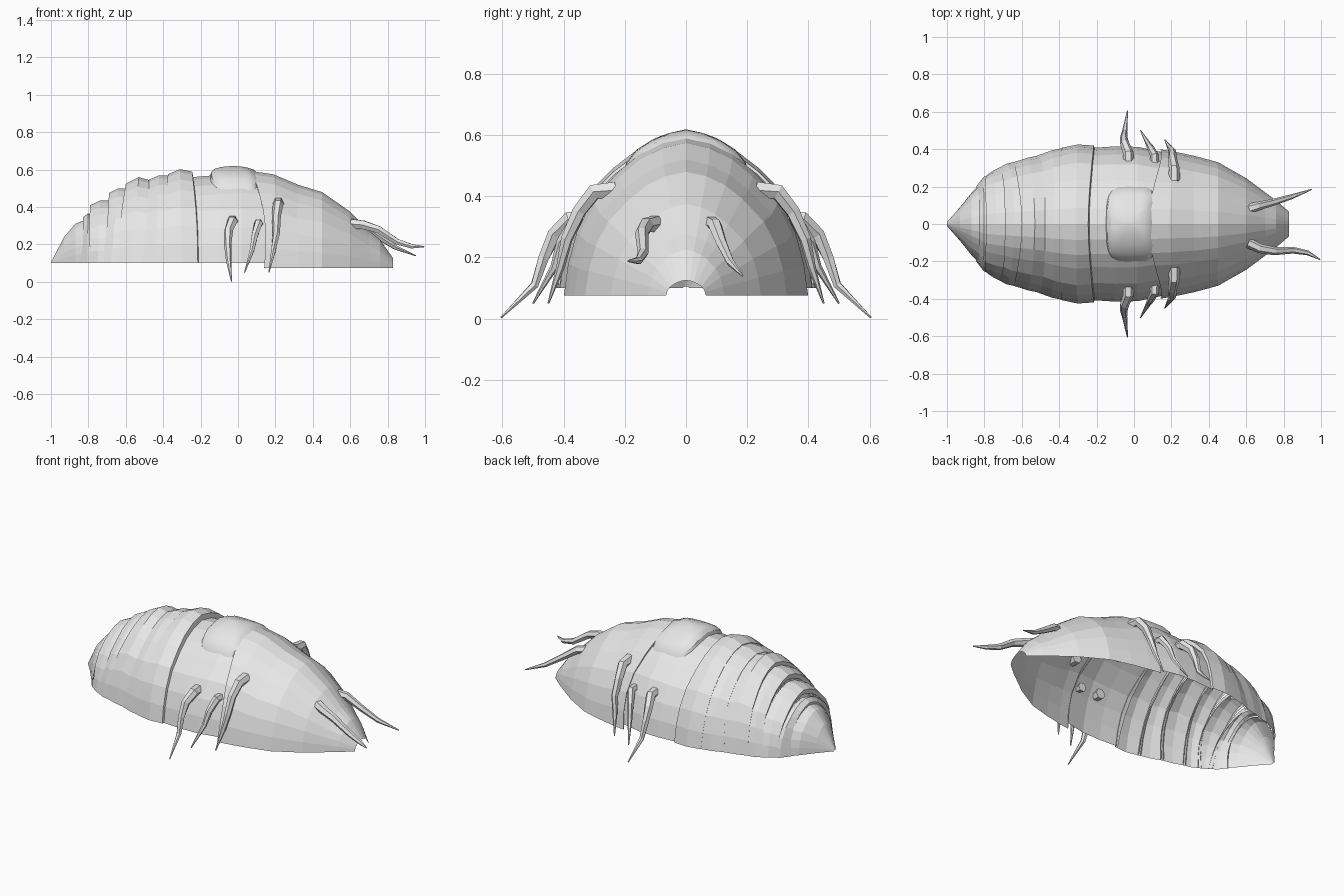
import bpy, bmesh, math
from mathutils import Vector

if "Cube" in bpy.data.objects:
    bpy.data.objects.remove(bpy.data.objects["Cube"], do_unlink=True)

grey = bpy.data.materials.new("pale_grey")
grey.use_nodes = True
grey.diffuse_color = (0.8, 0.8, 0.8, 1)
grey.node_tree.nodes["Principled BSDF"].inputs["Base Color"].default_value = (0.8, 0.8, 0.8, 1)

# Half cross-section (width share, height share) and plan outline (x, half width)
SECTION = [(1, 0), (0.965, 0.2), (0.895, 0.4), (0.77, 0.6), (0.56, 0.78), (0.39, 0.89),
           (0.2, 0.965), (0, 1)]
OUTLINE = [(-1, 0.01), (-0.93, 0.09), (-0.85, 0.19), (-0.8, 0.25), (-0.7, 0.31), (-0.6, 0.337),
           (-0.5, 0.365), (-0.38, 0.403), (-0.3, 0.415), (0, 0.415), (0.2, 0.39), (0.32, 0.365),
           (0.45, 0.33), (0.6, 0.245), (0.7, 0.17), (0.76, 0.125), (0.83, 0.065)]


def interp(table, x):
    for (xa, ya), (xb, yb) in zip(table, table[1:]):
        if x <= xb:
            return ya + (yb - ya) * max(0, x - xa) / (xb - xa)
    return table[-1][1]


def finish(name, bm):
    mesh = bpy.data.meshes.new(name)
    bm.to_mesh(mesh)
    bm.free()
    mesh.materials.append(grey)
    obj = bpy.data.objects.new(name, mesh)
    bpy.context.collection.objects.link(obj)
    return obj


def bridge(bm, rings, closed):
    for a, b in zip(rings, rings[1:]):
        n = len(a)
        for i in range(n if closed else n - 1):
            j = (i + 1) % n
            bm.faces.new((a[i], a[j], b[j], b[i]))


def shell(name, stations, base=0.1):
    """Open arched plate; each station is (x, top z, lean, bow, width scale)."""
    bm = bmesh.new()
    rings = []
    arch = SECTION + [(-w, t) for w, t in reversed(SECTION[:-1])]
    for x, top, lean, bow, scale in stations:
        width = interp(OUTLINE, x) * scale
        rings.append([bm.verts.new((x + lean * t + bow * math.sin(math.pi * t), w * width,
                                    base + (top - base) * t)) for w, t in arch])
    bridge(bm, rings, False)
    return finish(name, bm)


# Tail tip
shell("tail_tip", [(-1, 0.105, 0, 0, 1), (-0.93, 0.24, 0, 0, 1), (-0.87, 0.31, 0, 0, 1),
                   (-0.82, 0.335, 0.01, 0, 0.97)])

# Overlapping back plates: rear x, front x, rear/middle/front top z, rear lean, front lean
plates = [(-0.845, -0.765, 0.345, 0.365, 0.36, 0.015, -0.01),
          (-0.785, -0.715, 0.41, 0.435, 0.435, -0.005, 0.03),
          (-0.73, -0.63, 0.475, 0.5, 0.5, 0.04, 0.04),
          (-0.645, -0.5, 0.525, 0.56, 0.54, 0.045, 0.04),
          (-0.515, -0.37, 0.547, 0.57, 0.57, 0.04, 0),
          (-0.385, -0.215, 0.575, 0.603, 0.59, 0.01, -0.03)]
for k, (x0, x1, za, zb, zc, la, lb) in enumerate(plates):
    bow = 0.008 * (-1) ** k
    shell(f"back_plate_{k + 1}", [(x0 + 0.008, za - 0.03, la, bow, 0.96), (x0, za, la, bow, 1.015),
                                  ((x0 + x1) / 2, zb, (la + lb) / 2, 0, 1.025),
                                  (x1, zc, lb, -bow, 1.01), (x1 + 0.006, zc - 0.03, lb, -bow, 0.965)])

# Middle plate and head shield
shell("middle_plate", [(-0.225, 0.56, -0.02, -0.01, 0.98), (-0.1, 0.572, 0, 0, 1),
                       (0.02, 0.58, 0, 0, 1), (0.15, 0.57, -0.04, 0.02, 0.97)])
shell("head_shield", [(0.145, 0.565, -0.065, 0.035, 0.98), (0.14, 0.592, -0.065, 0.035, 1.005),
                      (0.21, 0.575, -0.02, 0.015, 1), (0.32, 0.52, 0, 0, 1), (0.45, 0.48, 0, 0, 1),
                      (0.6, 0.375, 0, 0, 1), (0.7, 0.275, 0, 0, 1), (0.76, 0.225, 0, 0, 1),
                      (0.83, 0.125, 0, 0, 1)], base=0.075)

# Raised rounded cap on the middle plate, tucked under the head shield
heights = sorted((w, t) for w, t in SECTION)
bm = bmesh.new()
rings = []
for r, bump in [(1, -0.012), (0.95, 0.01), (0.8, 0.027), (0.55, 0.036), (0.28, 0.04), (0.02, 0.041)]:
    ring = []
    for i in range(28):
        c, s = math.cos(math.tau * i / 28), math.sin(math.tau * i / 28)
        power = 0.55 if c < 0 else 0.35
        x = -0.02 + 0.13 * r * math.copysign(abs(c) ** power, c)
        y = 0.205 * r * math.copysign(abs(s) ** power, s)
        z = 0.1 + 0.478 * interp(heights, abs(y) / 0.415) + bump - 0.06 * max(0, x)
        ring.append(bm.verts.new((x, y, z)))
    rings.append(ring)
bridge(bm, rings, True)
bm.faces.new(rings[-1])
cap = finish("back_cap", bm)
bpy.context.view_layer.objects.active = cap
cap.select_set(True)
bpy.ops.object.shade_smooth_by_angle(angle=math.radians(25))
cap.select_set(False)


def limb(name, points, thick, side=1):
    """Tapering six-sided limb along a path."""
    pts = [Vector((x, y * side, z)) for x, y, z in points]
    bm = bmesh.new()
    rings = []
    for i, p in enumerate(pts):
        along = pts[min(i + 1, len(pts) - 1)] - pts[max(i - 1, 0)]
        turn = along.to_track_quat('Z', 'Y')
        radius = thick * (1 - i / (len(pts) - 1)) ** 0.6 + 0.003
        rings.append([bm.verts.new(p + turn @ Vector((math.cos(a) * radius, math.sin(a) * radius, 0)))
                      for a in [math.tau * k / 6 for k in range(6)]])
    bridge(bm, rings, True)
    bm.faces.new(rings[0][::-1])
    bm.faces.new(rings[-1])
    finish(name, bm)


# Three pairs of legs
legs = {
    "rear_leg": [(-0.03, 0.32, 0.325), (-0.03, 0.38, 0.325), (-0.05, 0.43, 0.275),
                 (-0.055, 0.465, 0.2), (-0.05, 0.495, 0.11), (-0.035, 0.605, 0.003)],
    "middle_leg": [(0.11, 0.31, 0.31), (0.11, 0.365, 0.315), (0.09, 0.405, 0.25),
                   (0.075, 0.43, 0.17), (0.035, 0.5, 0.05)],
    "front_leg": [(0.215, 0.23, 0.42), (0.215, 0.3, 0.415), (0.205, 0.35, 0.35),
                  (0.205, 0.39, 0.26), (0.19, 0.41, 0.17), (0.165, 0.45, 0.05)],
}
for name, path in legs.items():
    thick = 0.024 if name == "middle_leg" else 0.029
    for side, label in ((1, "left"), (-1, "right")):
        limb(f"{label}_{name}", path, thick, side)

# Feelers on the head
limb("left_feeler", [(0.61, 0.08, 0.31), (0.66, 0.095, 0.305), (0.74, 0.115, 0.25),
                     (0.84, 0.145, 0.185), (0.95, 0.185, 0.14)], 0.024)
limb("right_feeler", [(0.61, -0.1, 0.31), (0.67, -0.13, 0.305), (0.75, -0.145, 0.28),
                      (0.85, -0.14, 0.215), (0.93, -0.155, 0.19), (0.995, -0.19, 0.188)], 0.026)
